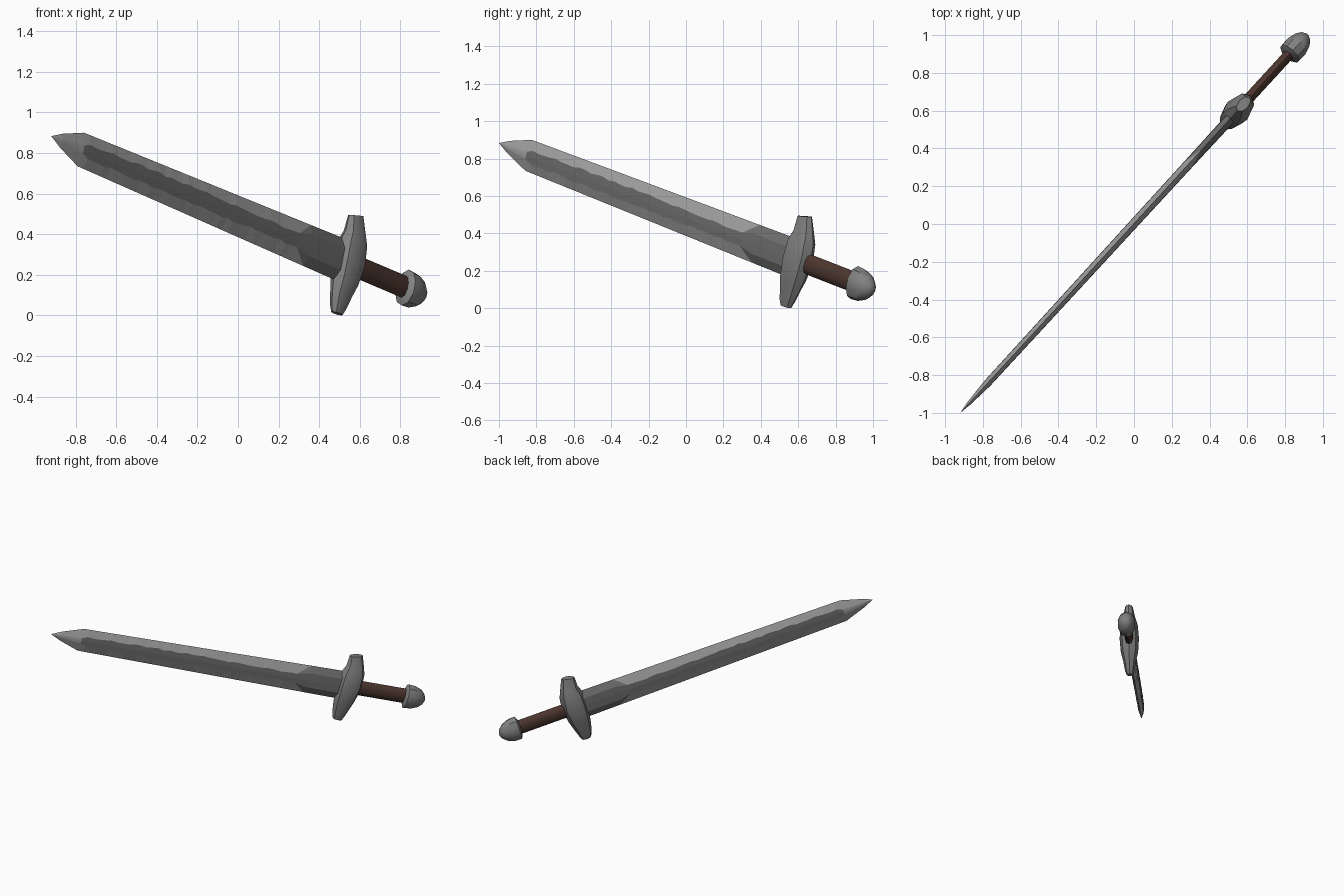
import bpy, bmesh, math, random
from mathutils import Vector

if "Cube" in bpy.data.objects:
    bpy.data.objects.remove(bpy.data.objects["Cube"])

random.seed(4)
# Sword frame: s runs tip -> pommel, t across the blade, n through its thickness
TIP = Vector((-0.92, -1.0, 0.883))
S = Vector((0.650, 0.7085, -0.2757)).normalized()
N = Vector((S.y, -S.x, 0)).normalized()
T = S.cross(N).normalized()
if T.z < 0:
    T = -T


def place(n, t, s):
    return TIP + N * n + T * t + S * s


def material(name, rgb):
    m = bpy.data.materials.new(name)
    m.diffuse_color = (*rgb, 1)
    m.use_nodes = True
    m.node_tree.nodes["Principled BSDF"].inputs["Base Color"].default_value = m.diffuse_color
    return m


EDGE = material("bright_steel", (0.36, 0.36, 0.36))
DARK = material("dark_steel", (0.16, 0.16, 0.16))
FITTING = material("fitting_steel", (0.22, 0.22, 0.22))
LEATHER = material("brown_leather", (0.075, 0.038, 0.028))


def finish(name, bm, mats, smooth=None):
    bmesh.ops.remove_doubles(bm, verts=bm.verts, dist=0.0004)
    bmesh.ops.recalc_face_normals(bm, faces=bm.faces)
    me = bpy.data.meshes.new(name)
    bm.to_mesh(me)
    bm.free()
    ob = bpy.data.objects.new(name, me)
    bpy.context.collection.objects.link(ob)
    for m in mats:
        me.materials.append(m)
    if smooth:
        bpy.ops.object.select_all(action='DESELECT')
        ob.select_set(True)
        bpy.context.view_layer.objects.active = ob
        bpy.ops.object.shade_smooth_by_angle(angle=math.radians(smooth))


def loft(name, rings, mat, smooth):
    """Skin a list of rings of points and cap both ends."""
    bm = bmesh.new()
    loops = [[bm.verts.new(p) for p in ring] for ring in rings]
    k = len(loops[0])
    for a, b in zip(loops, loops[1:]):
        for i in range(k):
            j = (i + 1) % k
            bm.faces.new((a[i], a[j], b[j], b[i]))
    bm.faces.new(loops[0])
    bm.faces.new(loops[-1])
    finish(name, bm, [mat], smooth)


def circle(k, turn=0.0):
    return [(math.cos(a), math.sin(a))
            for a in (2 * math.pi * (i + turn) / k for i in range(k))]


def lerp_table(table, x):
    for (x0, y0), (x1, y1) in zip(table, table[1:]):
        if x <= x1:
            return y0 + (y1 - y0) * (x - x0) / (x1 - x0)
    return table[-1][1]


# Blade: bevelled edges, dark fuller with a ragged border, dark base
WIDTH = [(0, 0.0), (0.075, 0.035), (0.225, 0.086), (2.24, 0.108)]
THICK = [(0, 0.0), (0.075, 0.010), (0.225, 0.019), (1.9, 0.024), (2.24, 0.026)]
FULLER = [(0, 0.0), (0.075, 0.010), (0.225, 0.020), (0.265, 0.036),
          (1.0, 0.042), (1.72, 0.036), (1.85, 0.036), (1.94, 0.055), (2.24, 0.055)]
START, FLARE, BASE = 0.225, 1.85, 1.94
steps = 36
rows = [0, 0.075, START, 0.265]
rows += [0.265 + (FLARE - 0.265) * i / steps for i in range(1, steps + 1)]
rows += [BASE, 2.24]

bm = bmesh.new()
grid = []
for s in rows:
    w, h, f = (lerp_table(tab, s) for tab in (WIDTH, THICK, FULLER))
    wob = [random.uniform(-0.006, 0.006) if 0.3 < s < 1.8 else 0 for _ in range(2)]
    ts = [-w, -f + wob[0], 0, f + wob[1], w]
    hs = [0, h, h * 1.08, h, 0]
    c = -0.004 * min(1, s / 0.2)
    grid.append([[bm.verts.new(place(side * b, a + c, s)) for a, b in zip(ts, hs)]
                 for side in (1, -1)])


def add(verts, mat):
    bm.faces.new(verts).material_index = mat


for r in range(len(rows) - 1):
    s0, s1 = rows[r], rows[r + 1]
    for side in range(2):
        a, b = grid[r][side], grid[r + 1][side]
        for i in range(4):
            inner = i in (1, 2)
            if s0 >= FLARE - 1e-6 and s1 <= BASE + 1e-6 and not inner:
                # diagonal change from bright edge to dark base
                e, f = (0, 1) if i == 0 else (4, 3)
                add((a[e], a[f], b[e]), 0)
                add((a[f], b[f], b[e]), 1)
            else:
                dark = s0 >= BASE - 1e-6 or (inner and s0 >= START - 1e-6)
                add((a[i], a[i + 1], b[i + 1], b[i]), int(dark))
finish("blade", bm, [EDGE, DARK])

# Guard: octagonal sections along t, as (t, s_min, s_max, half thickness)
SECTIONS = [(-0.266, 2.208, 2.277, 0.024), (-0.235, 2.195, 2.290, 0.034),
            (-0.165, 2.180, 2.312, 0.046), (-0.105, 2.172, 2.330, 0.062),
            (0.0, 2.165, 2.350, 0.070), (0.10, 2.172, 2.342, 0.062),
            (0.15, 2.192, 2.325, 0.046), (0.235, 2.194, 2.288, 0.028)]
guard = []
for t, s0, s1, h in SECTIONS:
    # ends lean slightly, as seen on the top of the guard
    guard.append([place(h * y, t + 0.010 * x * (t > 0.2), (s0 + s1) / 2 + (s1 - s0) / 2 * x)
                  for x, y in circle(8)])
loft("guard", guard, FITTING, 35)

# Grip: oval leather handle
loft("grip", [[place(0.030 * x, 0.056 * y - 0.005, s) for x, y in circle(10, 0.5)]
              for s in (2.30, 2.72)], LEATHER, 40)

# Pommel: mushroom-shaped cap, as (s, half width, half thickness)
CAP = [(2.672, 0.062, 0.045), (2.686, 0.092, 0.064), (2.735, 0.088, 0.066),
       (2.785, 0.068, 0.052), (2.815, 0.040, 0.032), (2.828, 0.012, 0.010)]
loft("pommel", [[place(h * x, w * y - 0.006, s) for x, y in circle(10, 0.5)]
                for s, w, h in CAP], FITTING, 35)
